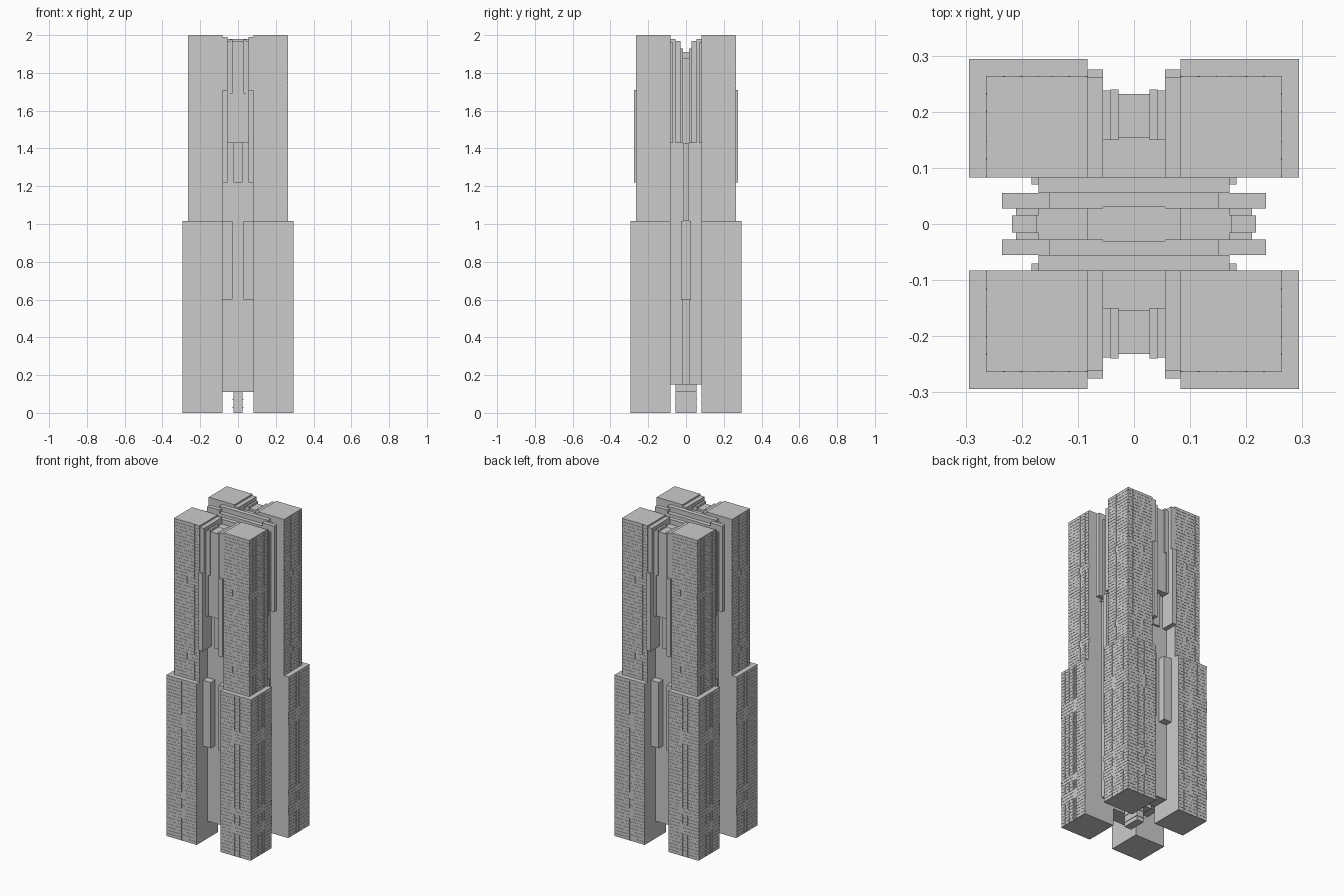
import bpy, bmesh

if "Cube" in bpy.data.objects:
    bpy.data.objects.remove(bpy.data.objects["Cube"])


def add_box(bm, x0, x1, y0, y1, z0, z1):
    v = [bm.verts.new((x, y, z)) for z in (z0, z1)
         for x, y in ((x0, y0), (x1, y0), (x1, y1), (x0, y1))]
    for f in ((3, 2, 1, 0), (4, 5, 6, 7), (0, 1, 5, 4),
              (1, 2, 6, 5), (2, 3, 7, 6), (3, 0, 4, 7)):
        bm.faces.new([v[i] for i in f])


def finish(name, bm, mx=False, my=False):
    mesh = bpy.data.meshes.new(name)
    bm.to_mesh(mesh)
    bm.free()
    ob = bpy.data.objects.new(name, mesh)
    bpy.context.collection.objects.link(ob)
    if mx or my:
        m = ob.modifiers.new("mirror", 'MIRROR')
        m.use_axis = (mx, my, False)
        m.use_mirror_merge = False
    return ob


def part(name, *boxes, mx=False, my=False):
    bm = bmesh.new()
    for b in boxes:
        add_box(bm, *b)
    return finish(name, bm, mx, my)


IN = 0.083      # inner edge of the corner towers
RELIEF = 0.0015  # depth of facade joints


def facade(bm, out, z0, z1, bands):
    """Thin window panels on the two outer faces of one corner tower."""
    w = out - IN
    cols = [(0.02, 0.17), (0.19, 0.35), (0.37, 0.41), (0.43, 0.47),
            (0.49, 0.64), (0.66, 0.81), (0.83, 0.99)]
    pitch = 0.0203
    n = round((z1 - z0) / pitch)
    pitch = (z1 - z0) / n
    for i in range(n):
        a, b = z0 + i * pitch + 0.0015, z0 + (i + 1) * pitch - 0.0015
        plain = any(lo <= (a + b) / 2 <= hi for lo, hi in bands)
        for c0, c1 in ([(0.0, 0.36), (0.48, 1.0)] if plain else cols):
            p, q = IN + c0 * w, IN + c1 * w
            q = min(q, out - RELIEF)
            add_box(bm, p, q, out - RELIEF, out, a, b)
            add_box(bm, out - RELIEF, out, p, q, a, b)


# Corner towers: wide lower tier, narrower upper tier
for name, out, z0, z1, bands in (
        ("lower_tower", 0.294, 0.0, 1.015, ((0.15, 0.2), (0.27, 0.3), (0.72, 0.8))),
        ("upper_tower", 0.264, 1.015, 2.0, ((1.14, 1.18), (1.61, 1.66)))):
    e = out - RELIEF
    part(name, (IN, e, IN, e, z0, z1), mx=True, my=True)
    bm = bmesh.new()
    facade(bm, out, z0, z1, bands)
    finish(name + "_windows", bm, mx=True, my=True)

# Ledge closing the lower tier
part("setback_ledge", (IN, 0.294, IN, 0.294, 1.007, 1.015), mx=True, my=True)

# Ground-level lobby and the core above it
part("lobby", (-0.025, 0.025, -0.055, 0.055, 0, 0.13))
part("lobby_sills", (-0.028, 0.028, -0.058, 0.058, 0.025, 0.032),
     (-0.028, 0.028, -0.058, 0.058, 0.068, 0.074))
part("core", (-IN, IN, -0.03, 0.03, 0.11, 1.91))
part("core_shoulders", (-IN, IN, 0.03, 0.055, 0.11, 1.95), my=True)
part("core_ridges", (-0.17, 0.17, 0.055, IN, 0.15, 1.98), my=True)

# Front and back recessed wall between the towers
part("front_wall", (-IN, IN, IN, 0.187, 0.11, 1.43),
     (-0.055, 0.055, IN, 0.187, 1.43, 1.95), my=True)
# Paired fins in the lower gap
part("front_lower_fin", (0.028, IN, 0.187, 0.232, 0.6, 1.015), mx=True, my=True)
# Narrow rib and broad bay of the upper gap
part("front_rib", (-0.025, 0.025, 0.187, 0.2, 1.22, 1.43), my=True)
part("front_upper_bay", (-0.055, 0.055, 0.153, 0.232, 1.43, 1.965), my=True)
part("front_bay_trim", (0.028, 0.042, 0.15, 0.24, 1.69, 1.978),
     (0.042, 0.055, 0.15, 0.238, 1.43, 1.97), mx=True, my=True)
# Flank slabs beside the upper towers
part("front_flank_slab", (0.055, IN, 0.18, 0.275, 1.22, 1.71),
     (0.055, IN, IN, 0.262, 1.43, 1.99), mx=True, my=True)

# Side gaps: recessed wall, rib and tall paired fins
part("side_wall", (IN, 0.17, -IN, IN, 0.15, 1.43),
     (IN, 0.175, -0.03, 0.03, 1.43, 1.88), mx=True)
part("side_wall_edge", (0.16, 0.183, 0.07, IN, 1.43, 1.96), mx=True, my=True)
part("side_lower_rib", (0.17, 0.19, -0.02, 0.02, 0.15, 0.6),
     (0.17, 0.205, -0.026, 0.026, 0.6, 1.015),
     (0.17, 0.217, -0.015, 0.015, 1.015, 1.43), mx=True)
part("side_fin", (0.055, 0.15, 0.028, 0.055, 1.43, 1.95),
     (0.15, 0.235, 0.028, 0.055, 1.43, 1.97), mx=True, my=True)
part("side_upper_panel", (0.17, 0.21, 0.015, 0.028, 1.43, 1.93), mx=True, my=True)
